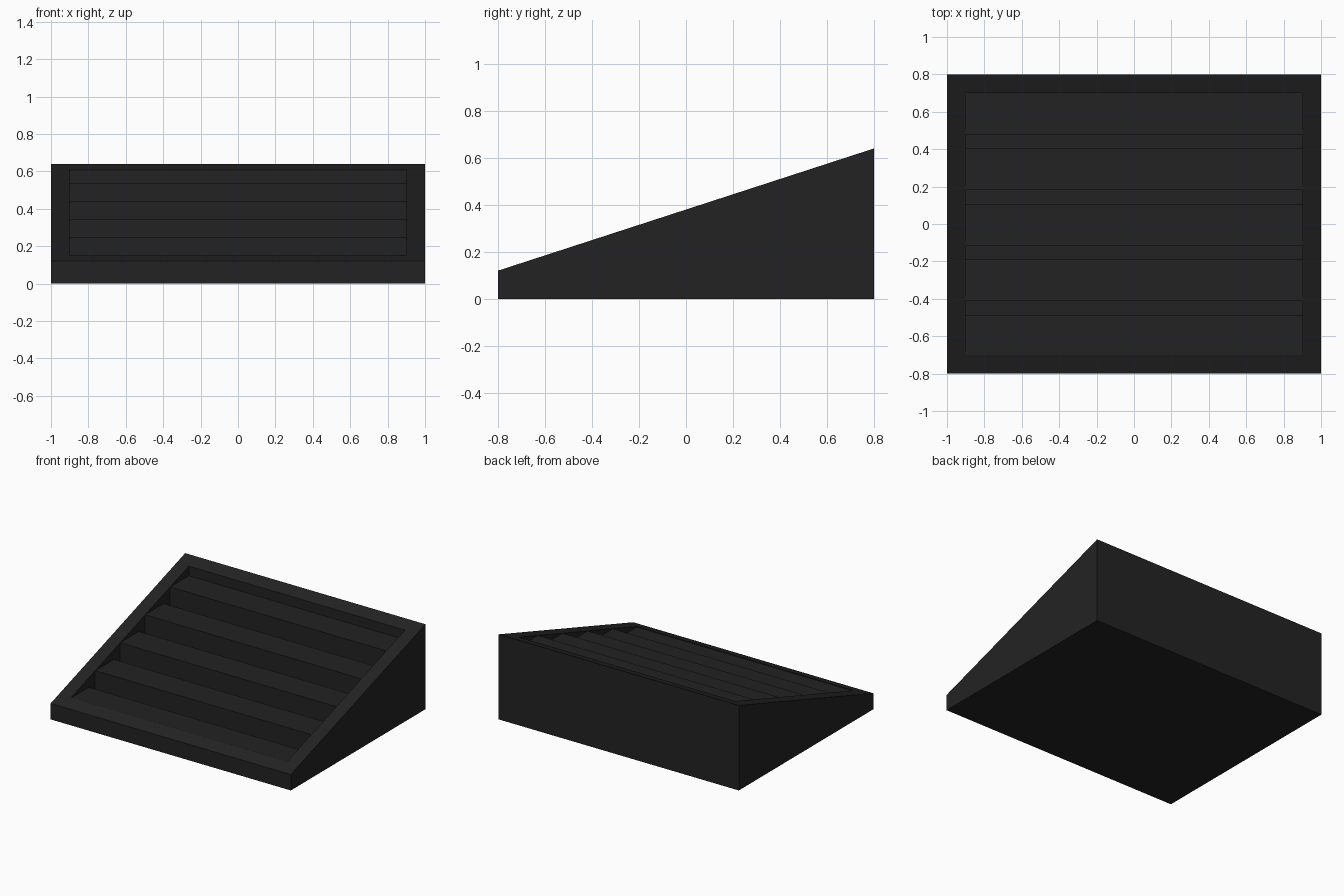
import bpy
import bmesh

HALF_X, HALF_Y = 1.0, 0.8
RIM = 0.1
FLOOR = 0.04
SLATS, PITCH, DEPTH = 5, 0.297, 0.222


def slope(y):
    """Height of the inclined top at depth y."""
    return 0.12 + (y + HALF_Y) * 0.325


old = bpy.data.objects.get("Cube")
if old:
    bpy.data.objects.remove(old, do_unlink=True)

black = bpy.data.materials.new("matte_black")
black.use_nodes = True
colour = (0.0165, 0.0165, 0.0165, 1)
black.diffuse_color = colour
bsdf = next(n for n in black.node_tree.nodes if n.type == "BSDF_PRINCIPLED")
bsdf.inputs["Base Color"].default_value = colour


def add_object(name, bm):
    bmesh.ops.recalc_face_normals(bm, faces=bm.faces)
    mesh = bpy.data.meshes.new(name)
    bm.to_mesh(mesh)
    bm.free()
    mesh.materials.append(black)
    obj = bpy.data.objects.new(name, mesh)
    bpy.context.collection.objects.link(obj)
    return obj


def ring(bm, hx, hy, height):
    corners = [(-hx, -hy), (hx, -hy), (hx, hy), (-hx, hy)]
    return [bm.verts.new((x, y, height(y))) for x, y in corners]


# Wedge housing: outer walls, sloping rim, recess walls and floor
bm = bmesh.new()
in_x, in_y = HALF_X - RIM, HALF_Y - RIM
rings = [
    ring(bm, HALF_X, HALF_Y, lambda y: 0),
    ring(bm, HALF_X, HALF_Y, slope),
    ring(bm, in_x, in_y, slope),
    ring(bm, in_x, in_y, lambda y: FLOOR),
]
for a, b in zip(rings, rings[1:]):
    for i in range(4):
        j = (i + 1) % 4
        bm.faces.new((a[i], a[j], b[j], b[i]))
bm.faces.new(rings[0])
bm.faces.new(rings[-1])
add_object("wedge_housing", bm)

# Level slats climbing the recess, with a gap behind each
for i in range(SLATS):
    back = in_y - (SLATS - 1 - i) * PITCH
    front = max(back - DEPTH, -in_y)
    top = slope(back - DEPTH)
    bm = bmesh.new()
    bmesh.ops.create_cube(bm, size=1)
    bmesh.ops.scale(bm, vec=(2 * in_x, back - front, top - FLOOR), verts=bm.verts)
    bmesh.ops.translate(bm, vec=(0, (front + back) / 2, (top + FLOOR) / 2), verts=bm.verts)
    add_object(f"slat_{i + 1}", bm)
